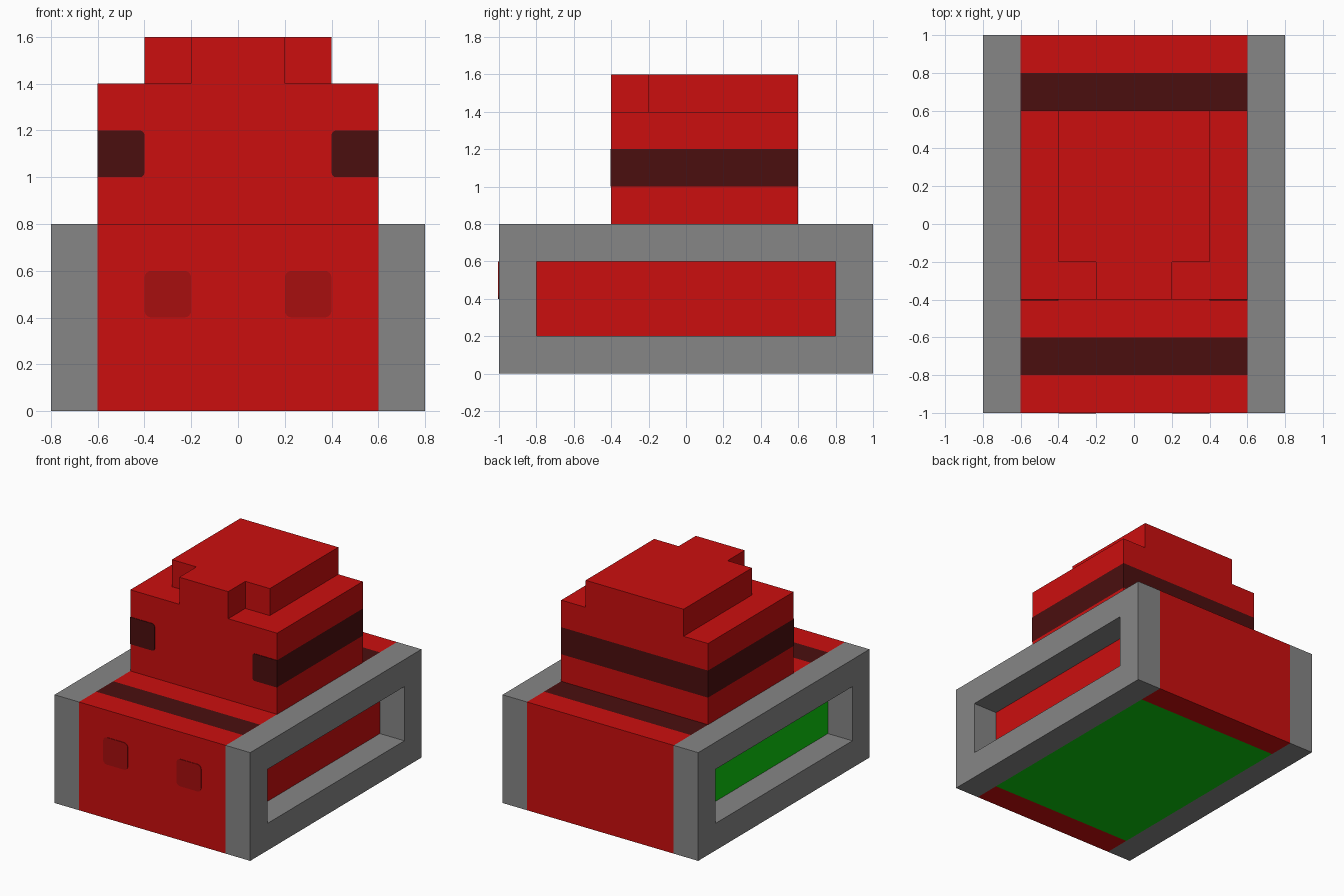
import bpy, bmesh, math
from mathutils import Vector

cube = bpy.data.objects.get("Cube")
if cube:
    bpy.data.objects.remove(cube, do_unlink=True)


def material(name, rgb):
    m = bpy.data.materials.new(name)
    m.use_nodes = True
    m.diffuse_color = (*rgb, 1)
    m.node_tree.nodes["Principled BSDF"].inputs["Base Color"].default_value = (*rgb, 1)
    return m


RED = material("red", (0.6, 0.0045, 0.0045))
DARK = material("dark red", (0.07, 0.0045, 0.0045))
LAMP = material("lamp red", (0.39, 0.0045, 0.0045))
GREEN = material("green", (0.0045, 0.6, 0.0045))
GREY = material("grey", (0.24, 0.24, 0.24))


def finish(name, bm, mats, rule=None):
    """Turn a bmesh into an object; rule(centre, normal) picks the material slot."""
    bmesh.ops.recalc_face_normals(bm, faces=bm.faces[:])
    bm.normal_update()
    if rule:
        for f in bm.faces:
            f.material_index = rule(f.calc_center_median(), f.normal)
    me = bpy.data.meshes.new(name)
    bm.to_mesh(me)
    bm.free()
    for m in mats:
        me.materials.append(m)
    ob = bpy.data.objects.new(name, me)
    bpy.context.collection.objects.link(ob)
    return ob


def box(lo, hi, axis, cuts):
    """Box between two corners, sliced at the given positions along one axis."""
    bm = bmesh.new()
    bmesh.ops.create_cube(bm, size=1)
    for v in bm.verts:
        v.co = [lo[i] if v.co[i] < 0 else hi[i] for i in range(3)]
    normal = Vector([float(i == axis) for i in range(3)])
    for c in cuts:
        bmesh.ops.bisect_plane(bm, geom=bm.verts[:] + bm.edges[:] + bm.faces[:],
                               plane_co=normal * c, plane_no=normal)
    return bm


def prism(points, offset):
    """Flat outline extruded by an offset vector."""
    bm = bmesh.new()
    face = bm.faces.new([bm.verts.new(p) for p in points])
    ext = bmesh.ops.extrude_face_region(bm, geom=[face], use_keep_orig=True)
    top = [g for g in ext["geom"] if isinstance(g, bmesh.types.BMVert)]
    bmesh.ops.translate(bm, verts=top, vec=offset)
    return bm


def front_plate(name, side, x0, x1, z0, z1, y, r_in, r_out, mat):
    """Thin rounded plate on a front face; side = +1 or -1 mirrors it in x."""
    pts = []
    corners = [(x1, z0, r_out, -90), (x1, z1, r_out, 0),
               (x0, z1, r_in, 90), (x0, z0, r_in, 180)]
    for x, z, r, start in corners:
        cx = x - r if x == x1 else x + r
        cz = z - r if z == z1 else z + r
        for k in range(5 if r else 1):
            a = math.radians(start + k * 22.5)
            pts.append((side * (cx + r * math.cos(a)), y, cz + r * math.sin(a)))
    finish(name, prism(pts, (0, -0.004, 0)), [mat])


# Body: dark bands across the top, green underside and one green flank
def body_rule(c, n):
    if n.z > 0.5 and 0.6 < abs(c.y) < 0.8:
        return 1
    if n.x < -0.5 or (n.z < -0.5 and abs(c.y) < 0.8):
        return 2
    return 0


finish("body", box((-0.6, -1, 0), (0.6, 1, 0.8), 1, (-0.8, -0.6, 0.6, 0.8)),
       [RED, DARK, GREEN], body_rule)

# Cabin: window band around the sides and back
finish("cabin", box((-0.6, -0.4, 0.8), (0.6, 0.6, 1.4), 2, (1.0, 1.2)), [RED, DARK],
       lambda c, n: int(1.0 < c.z < 1.2 and (abs(n.x) > 0.5 or n.y > 0.5)))

# Roof: block with a narrower front step
half = [(0.2, -0.4), (0.2, -0.2), (0.4, -0.2), (0.4, 0.6)]
outline = half + [(-x, y) for x, y in reversed(half)]
finish("roof", prism([(x, y, 1.4) for x, y in outline], (0, 0, 0.2)), [RED])

# Paired parts
for side, label in ((1, "left"), (-1, "right")):
    # Side frame: rectangular ring with an open window
    bm = bmesh.new()
    signs = [(-1, -1), (1, -1), (1, 1), (-1, 1)]
    rings = [[bm.verts.new((side * x, sy * hy, 0.4 + sz * hz)) for sy, sz in signs]
             for x, hy, hz in ((0.6, 1, 0.4), (0.8, 1, 0.4), (0.8, 0.8, 0.2), (0.6, 0.8, 0.2))]
    for a, b in zip(rings, rings[1:] + rings[:1]):
        for i in range(4):
            j = (i + 1) % 4
            bm.faces.new((a[i], a[j], b[j], b[i]))
    finish(label + "_side_frame", bm, [GREY])

    front_plate(label + "_front_window", side, 0.4, 0.6, 1.0, 1.2, -0.4, 0.02, 0, DARK)
    front_plate(label + "_lamp", side, 0.2, 0.4, 0.4, 0.6, -1.0, 0.03, 0.03, LAMP)
